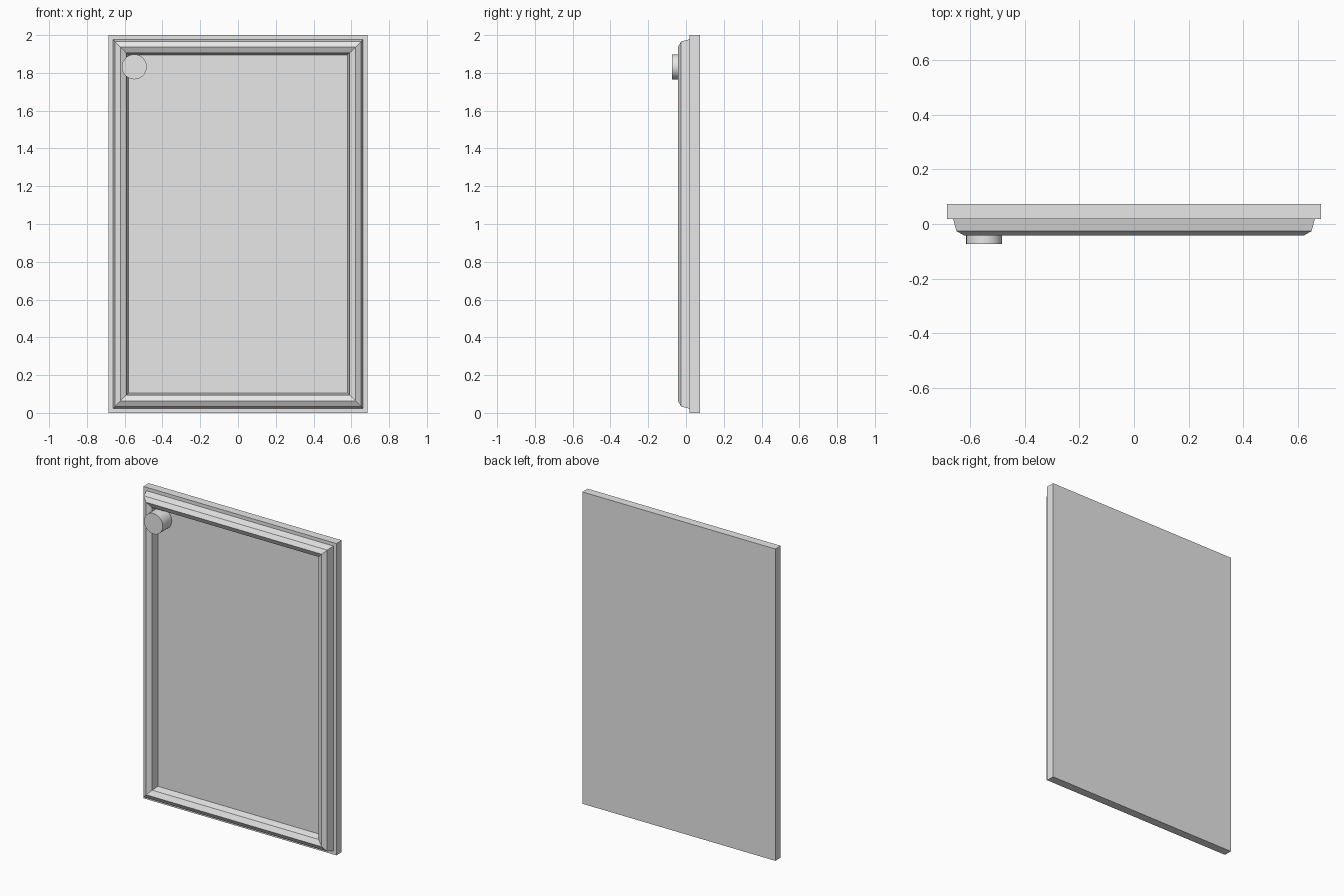
import bpy, bmesh, math

cube = bpy.data.objects.get("Cube")
if cube:
    bpy.data.objects.remove(cube, do_unlink=True)

HALF_W, HEIGHT = 0.685, 2.0
BACK, FACE, FRONT = 0.073, 0.019, -0.073

grey = bpy.data.materials.new("light grey")
grey.use_nodes = True
grey.diffuse_color = (0.8, 0.8, 0.8, 1)
grey.node_tree.nodes["Principled BSDF"].inputs["Base Color"].default_value = (0.8, 0.8, 0.8, 1)


def finish(name, bm):
    bmesh.ops.recalc_face_normals(bm, faces=bm.faces)
    mesh = bpy.data.meshes.new(name)
    bm.to_mesh(mesh)
    bm.free()
    mesh.materials.append(grey)
    obj = bpy.data.objects.new(name, mesh)
    bpy.context.collection.objects.link(obj)
    return obj


def ring(bm, inset, y):
    """Rectangle of vertices inset from the door outline."""
    x, low, high = HALF_W - inset, inset, HEIGHT - inset
    return [bm.verts.new(p) for p in ((-x, y, low), (x, y, low), (x, y, high), (-x, y, high))]


def bridge(bm, a, b):
    for i in range(4):
        j = (i + 1) % 4
        bm.faces.new((a[i], a[j], b[j], b[i]))


# Flat door slab
bm = bmesh.new()
back, face = ring(bm, 0, BACK), ring(bm, 0, FACE)
bridge(bm, back, face)
bm.faces.new(back)
bm.faces.new(face)
finish("door_panel", bm)

# Mitred moulding: (inset, y) profile swept round the door
profile = [(0.022, FACE), (0.034, -0.026), (0.062, -0.042), (0.094, -0.026), (0.104, FACE)]
bm = bmesh.new()
rings = [ring(bm, inset, y) for inset, y in profile]
for a, b in zip(rings, rings[1:] + rings[:1]):
    bridge(bm, a, b)
finish("moulding_frame", bm)

# Round knob in the upper corner
bm = bmesh.new()
bmesh.ops.create_cone(bm, cap_ends=True, segments=32, radius1=0.066, radius2=0.066, depth=FACE - FRONT)
knob = finish("knob", bm)
knob.rotation_euler.x = math.pi / 2
knob.location = (-0.549, (FACE + FRONT) / 2, 1.832)
bpy.context.view_layer.objects.active = knob
knob.select_set(True)
bpy.ops.object.shade_smooth_by_angle(angle=math.radians(30))
